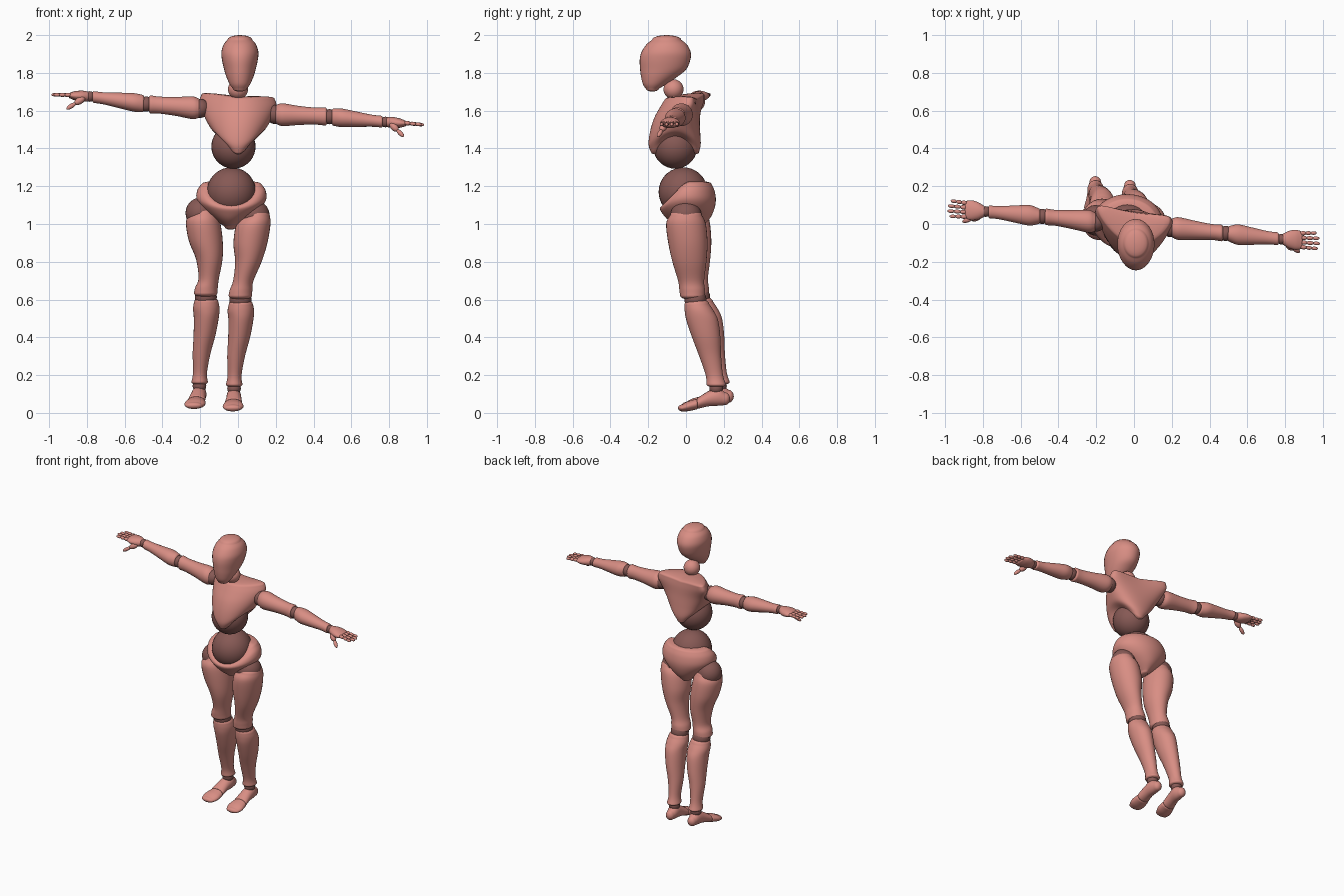
import bpy, bmesh, math
from mathutils import Vector

if "Cube" in bpy.data.objects:
    bpy.data.objects.remove(bpy.data.objects["Cube"])


def material(name, rgb):
    m = bpy.data.materials.new(name)
    m.diffuse_color = (*rgb, 1)
    m.use_nodes = True
    m.node_tree.nodes["Principled BSDF"].inputs["Base Color"].default_value = m.diffuse_color
    return m


SKIN = material("rose_shell", (0.69, 0.27, 0.23))
DARK = material("brown_joint", (0.24, 0.10, 0.09))
AXES = {"X": ((0, 1, 0), (0, 0, 1)), "Y": ((1, 0, 0), (0, 0, 1)), "Z": ((1, 0, 0), (0, 1, 0))}


def finish(name, bm, mat):
    bmesh.ops.recalc_face_normals(bm, faces=bm.faces)
    for f in bm.faces:
        f.smooth = True
    me = bpy.data.meshes.new(name)
    bm.to_mesh(me)
    bm.free()
    me.materials.append(mat)
    ob = bpy.data.objects.new(name, me)
    bpy.context.collection.objects.link(ob)
    return ob


def smooth_path(sections, steps=5):
    """Catmull-Rom through (x, y, z, half width, half depth) tuples."""
    p = [sections[0]] + list(sections) + [sections[-1]]
    out = []
    for i in range(1, len(p) - 2):
        for s in range(steps):
            t = s / steps
            out.append([0.5 * (2 * b + (c - a) * t + (2 * a - 5 * b + 4 * c - d) * t * t
                               + (3 * b - a - 3 * c + d) * t ** 3)
                        for a, b, c, d in zip(*p[i - 1:i + 3])])
    return out + [list(sections[-1])]


def loft(name, sections, axis="Z", caps=(0.02, 0.02), mat=SKIN, warp=None, n=32):
    """Elliptical rings along an axis, closed by domes; warp(co, angle, u) bends the points."""
    k = "XYZ".index(axis)
    u, v = (Vector(a) for a in AXES[axis])
    rings = smooth_path(sections)
    sign = 1 if rings[-1][k] > rings[0][k] else -1

    def dome(ring, height):
        out = []
        for j in range(1, 6):
            a = j / 5 * math.pi / 2 * 0.97
            r = list(ring)
            r[k] += height * math.sin(a)
            r[3] *= math.cos(a)
            r[4] *= math.cos(a)
            out.append(r)
        return out
    rings = dome(rings[0], -sign * caps[0])[::-1] + rings + dome(rings[-1], sign * caps[1])
    bm = bmesh.new()
    lo, hi = rings[0][k], rings[-1][k]
    loops = []
    for r in rings:
        loop = []
        for i in range(n):
            a = 2 * math.pi * i / n
            co = Vector(r[:3]) + u * r[3] * math.cos(a) + v * r[4] * math.sin(a)
            if warp:
                co = warp(co, a, (r[k] - lo) / (hi - lo))
            loop.append(bm.verts.new(co))
        loops.append(loop)
    for a, b in zip(loops, loops[1:]):
        for i in range(n):
            bm.faces.new((a[i], a[(i + 1) % n], b[(i + 1) % n], b[i]))
    bm.faces.new(loops[0])
    bm.faces.new(loops[-1])
    return finish(name, bm, mat)


def ball(name, co, r, mat=DARK):
    bm = bmesh.new()
    bmesh.ops.create_uvsphere(bm, u_segments=32, v_segments=18, radius=r)
    ob = finish(name, bm, mat)
    ob.location = co
    return ob


def bone(name, a, b, r):
    """Elongated ellipsoid from a to b."""
    a, b = Vector(a), Vector(b)
    ob = ball(name, (a + b) / 2, 1, SKIN)
    ob.scale = (r, r, (b - a).length / 2 + r * 0.3)
    ob.rotation_euler = (b - a).to_track_quat("Z", "Y").to_euler()


# Head: z, front y, back y, half width
HEAD = [(1.715, -.212, -.145, .036), (1.74, -.228, -.105, .054), (1.78, -.238, -.045, .072),
        (1.82, -.243, .002, .084), (1.87, -.245, .023, .095), (1.91, -.236, .025, .098),
        (1.95, -.210, .005, .086), (1.975, -.180, -.025, .066)]
loft("head", [(.01, (f + b) / 2, z, w, (b - f) / 2) for z, f, b, w in HEAD], caps=(.014, .025))
ball("neck_ball", (0, -.066, 1.713), .053, SKIN)


# Chest: hem arched over the sides, shoulders wide at the back
def chest_warp(co, a, u):
    s, c = math.sin(a), math.cos(a)
    co.x *= 1 + 0.30 * s * u
    co.z += 0.10 * c * c * (1 - u) ** 2
    co.z -= 0.06 * co.x * u
    co.z += 0.02 * u * u * abs(co.x) / .2
    co.y += 0.06 * u * (abs(co.x) / .2) ** 2 - 0.17 * co.x * u
    return co


loft("chest", [(0, -.058, 1.375, .085, .125), (0, -.06, 1.42, .128, .138),
               (0, -.058, 1.49, .158, .132), (0, -.05, 1.56, .182, .118),
               (0, -.035, 1.62, .198, .10), (0, -.025, 1.66, .185, .085)],
     caps=(.012, .015), warp=chest_warp, n=48)
ball("waist_ball_upper", (-.024, -.057, 1.41), .117)
ball("waist_ball_lower", (-.035, -.015, 1.17), .13)


# Pelvis: rim dips at the front, underside rises to the hips
def pelvis_warp(co, a, u):
    front = max(0, -math.sin(a)) ** 2
    co.z -= 0.13 * front * u * u
    return co


loft("pelvis", [(-.04, .02, .985, .03, .065), (-.04, .015, 1.03, .09, .112),
                (-.036, .012, 1.08, .15, .138), (-.035, .01, 1.13, .184, .148),
                (-.035, .012, 1.18, .18, .138), (-.035, .018, 1.215, .155, .115)],
     caps=(.015, .015), warp=pelvis_warp, n=48)

# Legs: right-hand leg sections, shifted for the other side
THIGH = [(.10, .0, 1.045, .068, .085), (.082, .0, 1.0, .09, .105), (.066, .01, .9, .09, .104),
         (.055, .018, .8, .07, .09), (.028, .027, .7, .054, .069), (.016, .033, .65, .06, .068),
         (.012, .035, .62, .062, .066)]
SHIN = [(.015, .058, .575, .064, .066), (.015, .07, .54, .070, .077), (.015, .086, .49, .066, .084),
        (.006, .107, .4, .058, .075), (-.01, .128, .3, .047, .058), (-.018, .15, .2, .037, .046),
        (-.02, .16, .15, .044, .052)]
FOOT = [(-.022, .205, .075, .030, .034), (-.022, .17, .085, .038, .047), (-.022, .12, .075, .040, .040),
        (-.024, .065, .052, .046, .030)]
TOES = [(-.024, .055, .046, .048, .028), (-.026, .01, .035, .055, .026), (-.028, -.02, .026, .046, .018)]
for side in ("left", "right"):
    other = side == "right"

    def place(p):
        if not other:
            return tuple(p)
        x, y, z = p[:3]
        dx = -.183 - .3 * max(0, z - .72)
        if z < .1:
            dx -= .12 * max(0, .17 - y)
        return (x + dx, y + .02, z + .013, *p[3:])

    def leg_loft(part, sections, **kw):
        loft(f"{side}_{part}", [place(p) for p in sections], **kw)

    leg_loft("thigh", THIGH, caps=(.035, .022))
    leg_loft("shin", SHIN, caps=(.03, .015))
    leg_loft("foot", FOOT, axis="Y", caps=(.028, .01))
    leg_loft("toes", TOES, axis="Y", caps=(.01, .022))
    ball(f"{side}_hip_ball", place((.085, .0, 1.045)), .082)
    ball(f"{side}_knee_ball", place((.013, .05, .60)), .058)
    ball(f"{side}_ankle_ball", place((-.021, .16, .13)), .036)


# Arms: radii listed as (fraction along, half depth y, half height z)
def limb(name, a, b, radii, caps):
    loft(name, [(*a.lerp(b, t), ry, rz) for t, ry, rz in radii], axis="X", caps=caps)


UPPER = [(.04, .052, .052), (.15, .060, .060), (.45, .050, .050), (.75, .042, .045), (.92, .044, .048)]
FORE = [(.07, .042, .046), (.22, .054, .049), (.42, .048, .043), (.75, .035, .032), (.93, .034, .031)]
PALM = [(.1, .030, .026), (.4, .046, .029), (.75, .053, .025), (1, .048, .017)]
ARMS = {"right": [(-.2, .01, 1.612), (-.485, .04, 1.635), (-.785, .066, 1.675), (-.985, .083, 1.685), (-.905, .013, 1.61)],
        "left": [(.195, -.02, 1.58), (.485, -.05, 1.568), (.78, -.08, 1.54), (.982, -.09, 1.525), (.875, -.148, 1.465)]}
for side, pts in ARMS.items():
    shoulder, elbow, wrist, tip, thumb = map(Vector, pts)
    limb(f"{side}_upper_arm", shoulder, elbow, UPPER, (.02, .015))
    limb(f"{side}_forearm", elbow, wrist, FORE, (.015, .01))
    ball(f"{side}_shoulder_ball", shoulder, .05)
    ball(f"{side}_elbow_ball", elbow, .04)
    ball(f"{side}_wrist_ball", wrist, .028)
    knuckle = wrist.lerp(tip, .5)
    limb(f"{side}_palm", wrist, knuckle, PALM, (.01, .012))
    # Four fingers of three bones each, then the thumb
    for f, (off, reach) in enumerate([(-.036, .88), (-.012, 1), (.012, .97), (.036, .82)]):
        start = knuckle + Vector((0, off, .003))
        end = knuckle.lerp(tip, reach) + Vector((0, off * 1.15, 0))
        for j in range(3):
            bone(f"{side}_finger_{f + 1}_{j + 1}", start.lerp(end, j / 3), start.lerp(end, (j + 1) / 3), .0115 - .001 * j)
    root = wrist.lerp(tip, .15) + Vector((0, -.028, -.008))
    mid = root.lerp(thumb, .5)
    bone(f"{side}_thumb_base", root, mid, .019)
    bone(f"{side}_thumb_tip", mid, thumb, .012)
